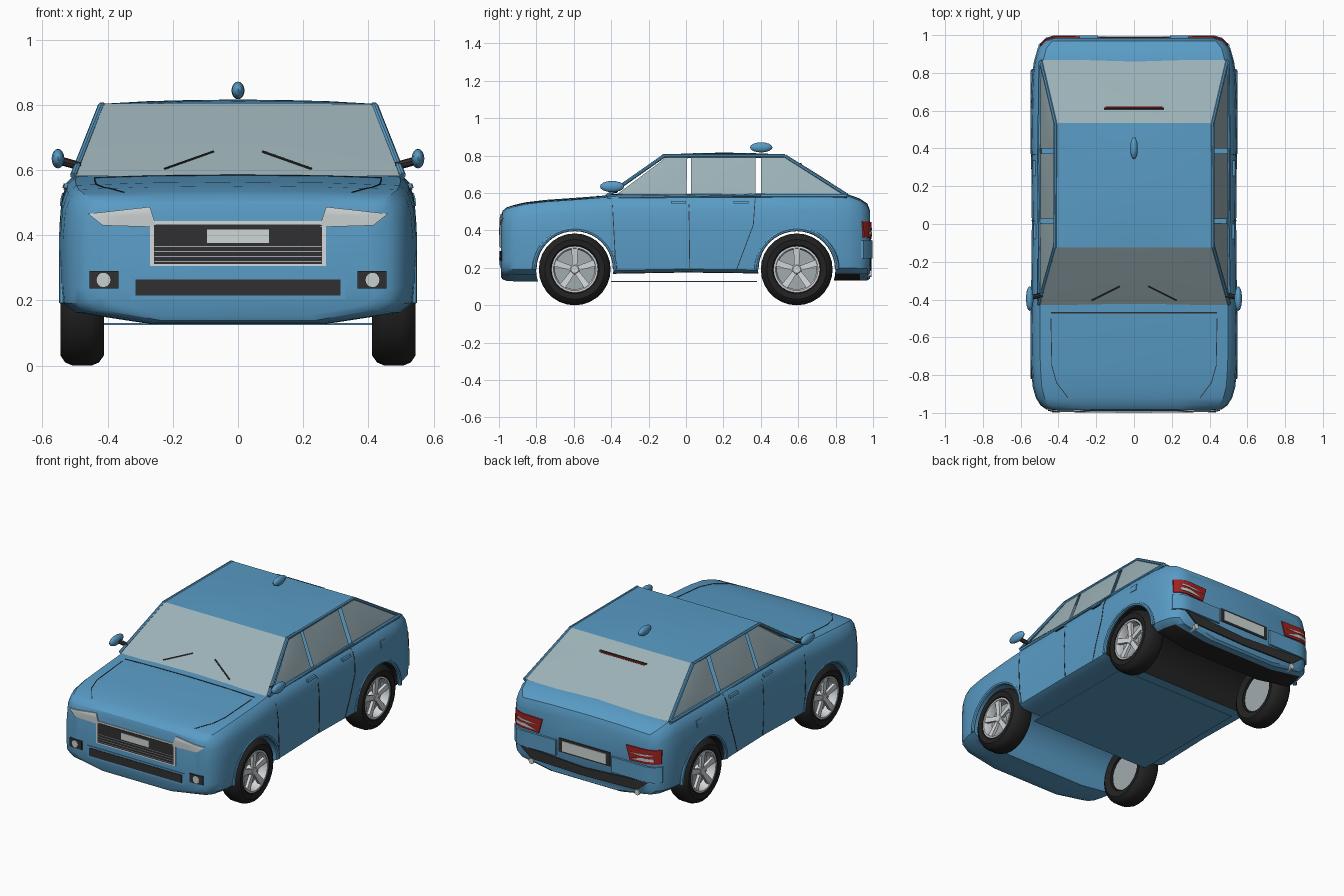
import bpy, bmesh, math
from mathutils import Vector, Matrix
from mathutils.bvhtree import BVHTree

if "Cube" in bpy.data.objects:
    bpy.data.objects.remove(bpy.data.objects["Cube"])

def material(name, *rgb):
    m = bpy.data.materials.new(name)
    m.diffuse_color = (*rgb, 1)
    m.use_nodes = True
    m.node_tree.nodes["Principled BSDF"].inputs["Base Color"].default_value = m.diffuse_color
    return m

BLUE = material("body blue", .10, .33, .56)
GLASS = material("window glass", .33, .44, .47)
BLACK = material("tyre black", .016, .016, .016)
TRIM = material("dark trim", .03, .03, .032)
SILVER = material("rim silver", .66, .69, .71)
DISC = material("brake grey", .36, .41, .43)
LAMP = material("lamp clear", .58, .62, .62)
PLATE = material("plate white", .62, .68, .66)
RED = material("tail red", .36, .015, .015)

def finish(name, bm, *mats, angle=35, recalc=True):
    if recalc:
        bmesh.ops.recalc_face_normals(bm, faces=bm.faces[:])
    me = bpy.data.meshes.new(name)
    bm.to_mesh(me)
    bm.free()
    for m in mats:
        me.materials.append(m)
    ob = bpy.data.objects.new(name, me)
    bpy.context.collection.objects.link(ob)
    bpy.ops.object.select_all(action='DESELECT')
    ob.select_set(True)
    bpy.context.view_layer.objects.active = ob
    if angle:
        bpy.ops.object.shade_smooth_by_angle(angle=math.radians(angle))
    return ob

def tube(name, pts, r, mat, sides=8):
    bm = bmesh.new()
    pts = [Vector(p) for p in pts]
    rings = []
    for i, p in enumerate(pts):
        d = pts[min(i + 1, len(pts) - 1)] - pts[max(i - 1, 0)]
        a = d.cross(Vector((.3, 0, 1)) if abs(d.normalized().z) < .8 and abs(d.x) > 1e-6 else Vector((1, 0, 0))).normalized()
        b = d.cross(a).normalized()
        rings.append([bm.verts.new(p + r * (a * math.cos(t) + b * math.sin(t)))
                      for t in (2 * math.pi * k / sides for k in range(sides))])
    for A, B in zip(rings, rings[1:]):
        for k in range(sides):
            bm.faces.new((A[k], A[k - 1], B[k - 1], B[k]))
    bm.faces.new(rings[0]); bm.faces.new(rings[-1])
    return finish(name, bm, mat)

# Body shell lofted along y: (y, half width, bottom z, top z)
STATIONS = [(-.99, .42, .15, .47), (-.981, .465, .135, .502), (-.96, .495, .128, .52), (-.92, .52, .125, .533),
            (-.86, .537, .125, .547), (-.75, .545, .125, .56), (-.55, .548, .14, .574), (-.40, .545, .168, .586),
            (0, .541, .175, .59), (.4, .545, .17, .592), (.6, .548, .14, .595), (.78, .54, .13, .597),
            (.86, .53, .13, .592), (.93, .51, .13, .567), (.97, .475, .13, .54), (.985, .43, .14, .50)]
HALF = [(.5, 0), (.92, .005), (.99, .045), (1, .28), (1, .62), (.987, .82), (.957, .93), (.91, .985), (.5, 1.002)]
SECTION = HALF + [(0, 1.008)] + [(-x, t) for x, t in reversed(HALF)]
WHEEL_Y, WHEEL_Z, ARCH_R = (-.595, .592), .192, .207

def section_point(x, t, y, w, zb, zt):
    lift = .05 * x ** 4 if abs(y) > .7 and t < .1 else 0    # bumpers sweep up at the corners
    return (x * w, y, zb + t * (zt - zb) + lift)

bm = bmesh.new()
rings = [[bm.verts.new(section_point(x, t, *s)) for x, t in SECTION] for s in STATIONS]
n = len(SECTION)
for A, B in zip(rings, rings[1:]):
    for k in range(n):
        bm.faces.new((A[k - 1], A[k], B[k], B[k - 1]))
bm.faces.new(rings[0]); bm.faces.new(rings[-1])
raw = finish("body_uncut", bm, BLUE, BLACK, angle=0)

# Wheel arches cut through the body
cutters = []
for y in WHEEL_Y:
    bm = bmesh.new()
    bmesh.ops.create_cone(bm, cap_ends=True, segments=40, radius1=ARCH_R, radius2=ARCH_R, depth=1.4,
                          matrix=Matrix.Translation((0, y, WHEEL_Z)) @ Matrix.Rotation(math.pi / 2, 4, 'Y'))
    c = finish("arch_cutter", bm, BLUE, BLACK, angle=0)
    c.hide_render = True
    mod = raw.modifiers.new("arch", 'BOOLEAN')
    mod.operation, mod.object, mod.solver = 'DIFFERENCE', c, 'EXACT'
    cutters.append(c)
me = bpy.data.meshes.new_from_object(raw.evaluated_get(bpy.context.evaluated_depsgraph_get()))
for o in cutters + [raw]:
    bpy.data.objects.remove(o)
bm = bmesh.new()
bm.from_mesh(me)
for f in bm.faces:      # rear underside and rear wheel well are black
    c = f.calc_center_median()
    well = all(abs(math.hypot(v.co.y - WHEEL_Y[1], v.co.z - WHEEL_Z) - ARCH_R) < .003 for v in f.verts)
    under = f.normal.z < -.8 and .3 < c.y < .95 and c.z < .2
    f.material_index = int(well or under)
BVH = BVHTree.FromBMesh(bm)
finish("body_shell", bm, BLUE, BLACK, angle=32)

# Plates laid on the body by ray casting: quad corners in the plane of the view
VIEWS = {'front': (lambda u, v: (u, -2, v), (0, 1, 0)), 'rear': (lambda u, v: (u, 2, v), (0, -1, 0)),
         'side': (lambda u, v: (2, u, v), (-1, 0, 0)), 'top': (lambda u, v: (u, v, 2), (0, 0, -1))}

def decal(name, view, quad, mat, off=.004, n=8, mirror=False):
    place, d = VIEWS[view]
    d = Vector(d)
    q = [Vector(p) for p in quad]
    bm = bmesh.new()
    grid = []
    for i in range(n + 1):
        row = []
        for j in range(n + 1):
            s, t = i / n, j / n
            o = Vector(place(*q[0].lerp(q[1], s).lerp(q[3].lerp(q[2], s), t)))
            hit = BVH.ray_cast(o, d)[0] or BVH.find_nearest(o + d * 1.1)[0]
            row.append(bm.verts.new(hit - d * off))
        grid.append(row)
    for i in range(n):
        for j in range(n):
            f = bm.faces.new((grid[i][j], grid[i + 1][j], grid[i + 1][j + 1], grid[i][j + 1]))
            f.normal_update()
            if f.normal.dot(d) > 0:
                f.normal_flip()
    # skirt closing the plate down to the body
    ext = bmesh.ops.extrude_edge_only(bm, edges=[e for e in bm.edges if e.is_boundary])
    bmesh.ops.translate(bm, vec=d * off, verts=[v for v in ext['geom'] if isinstance(v, bmesh.types.BMVert)])
    if mirror:
        dup = bmesh.ops.duplicate(bm, geom=bm.faces[:])['geom']
        bmesh.ops.scale(bm, vec=(-1, 1, 1), verts=[v for v in dup if isinstance(v, bmesh.types.BMVert)])
        bmesh.ops.reverse_faces(bm, faces=[f for f in dup if isinstance(f, bmesh.types.BMFace)])
    return finish(name, bm, mat, recalc=False)

def rect(x0, x1, z0, z1):
    return [(x0, z0), (x1, z0), (x1, z1), (x0, z1)]

def line(a, b, w=.004):
    a, b = Vector(a), Vector(b)
    s = Vector((-(b - a).y, (b - a).x)).normalized() * w / 2
    return [a - s, b - s, b + s, a + s]

# Front details
decal("headlight", 'front', [(.25, .425), (.415, .43), (.46, .466), (.27, .487)], LAMP, .006, mirror=True)
decal("grille_frame", 'front', rect(-.27, .27, .305, .443), SILVER, .004)
decal("grille", 'front', rect(-.258, .258, .312, .433), TRIM, .006)
for z in (.32, .335, .35, .365):
    decal("grille_slat", 'front', rect(-.256, .256, z - .0015, z + .0015), DISC, .008, 2)
decal("front_plate", 'front', rect(-.095, .095, .376, .417), PLATE, .01, 2)
decal("intake_surround", 'front', rect(-.33, .33, .203, .275), BLUE, .004)
decal("lower_intake", 'front', rect(-.315, .315, .215, .264), TRIM, .007)
decal("fog_lamp_housing", 'front', rect(.367, .455, .236, .29), TRIM, .006, mirror=True)
for s in (1, -1):
    tube("fog_lamp", [(s * .413, -.95, .263), (s * .413, -.999, .263)], .022, LAMP, 16)

# Rear details
decal("rear_bumper_corner", 'rear', rect(.19, .505, .25, .345), BLUE, .013, mirror=True)
decal("tail_light", 'rear', [(.31, .355), (.498, .362), (.498, .448), (.285, .442)], RED, .007, mirror=True)
decal("tail_light_strip", 'rear', [(.32, .368), (.47, .378), (.47, .394), (.40, .392)], LAMP, .010, mirror=True)
decal("tail_light_lens", 'rear', [(.31, .405), (.39, .403), (.46, .412), (.46, .42)], LAMP, .010, mirror=True)
decal("plate_recess", 'rear', rect(-.175, .175, .276, .362), TRIM, .004, 2)
decal("rear_plate", 'rear', rect(-.15, .15, .286, .349), PLATE, .008, 2)
decal("rear_diffuser", 'rear', [(0, .175), (.36, .185), (.44, .25), (0, .225)], TRIM, .008, mirror=True)

# Side and bonnet lines, handles, filler cap
for a, b in [((-.395, .575), (-.375, .2)), ((.015, .585), (.02, .2)), ((.37, .575), (.36, .43)), ((.36, .43), (.27, .19))]:
    decal("door_line", 'side', line(a, b), TRIM, .002, mirror=True)
for y in (-.04, .295):
    decal("door_handle", 'side', rect(y - .04, y + .04, .545, .558), BLUE, .012, 3, mirror=True)
    decal("handle_shadow", 'side', rect(y - .035, y + .035, .541, .545), TRIM, .007, 3, mirror=True)
decal("filler_cap", 'side', rect(.615, .665, .49, .53), BLUE, .004, 3, mirror=True)
for a, b in [((.44, -.5), (.435, -.75)), ((.435, -.75), (.41, -.84)), ((.41, -.84), (.35, -.92))]:
    decal("bonnet_line", 'top', line(a, b), TRIM, .002, mirror=True)
decal("bonnet_rear_gap", 'top', line((-.44, -.47), (.44, -.47), .006), TRIM, .002)

# Cabin: curved sheets for glass and roof
def sheet(name, quad, mat, bulge, n=6):
    q = [Vector(p) for p in quad]
    out = (q[1] - q[0]).cross(q[3] - q[0]).normalized()
    if out.dot(sum(q, Vector()) / 4 - Vector((0, .2, .55))) < 0:
        out = -out
    bm = bmesh.new()
    def point(s, t):
        rise = max(0, math.sin(math.pi * s) * math.sin(math.pi * t)) ** .7
        return q[0].lerp(q[1], s).lerp(q[3].lerp(q[2], s), t) + out * bulge * rise
    g = [[bm.verts.new(point(i / n, j / n)) for j in range(n + 1)] for i in range(n + 1)]
    for i in range(n):
        for j in range(n):
            f = bm.faces.new((g[i][j], g[i + 1][j], g[i + 1][j + 1], g[i][j + 1]))
            f.normal_update()
            if f.normal.dot(out) < 0:
                f.normal_flip()
    return finish(name, bm, mat, recalc=False)

sheet("windscreen", [(-.505, -.43, .582), (.505, -.43, .582), (.42, -.12, .803), (-.42, -.12, .803)], GLASS, .002)
sheet("rear_window", [(-.495, .868, .59), (.495, .868, .59), (.415, .53, .803), (-.415, .53, .803)], GLASS, .006)
sheet("roof", [(-.42, -.125, .803), (.42, -.125, .803), (.417, .535, .803), (-.417, .535, .803)], BLUE, .013)
for s in (1, -1):
    for y0, y1, y2, y3 in [(-.375, .002, .007, -.1), (.026, .372, .372, .026), (.4, .845, .52, .4)]:
        sheet("side_window", [(s * .497, y0, .588), (s * .497, y1, .588), (s * .42, y2, .795), (s * .42, y3, .795)], GLASS, .004)
    tube("front_pillar", [(s * .505, -.425, .583), (s * .42, -.12, .797)], .01, BLUE)
    tube("roof_rail", [(s * .418, -.125, .798), (s * .416, .53, .798)], .01, BLUE)
    tube("rear_pillar", [(s * .416, .53, .797), (s * .494, .862, .588)], .01, BLUE)
    tube("window_sill", [(s * .5, -.42, .582), (s * .5, .4, .586), (s * .495, .86, .586)], .012, BLUE)
    tube("wiper", [(s * .075, -.33, .657), (s * .225, -.405, .604)], .004 if s > 0 else .003, TRIM, 6)
    # Door mirrors
    tube("mirror_arm", [(s * .485, -.375, .612), (s * .55, -.39, .63)], .013, TRIM)
    bm = bmesh.new()
    bmesh.ops.create_uvsphere(bm, u_segments=14, v_segments=8, radius=1,
                              matrix=Matrix.Translation((s * .552, -.395, .635)) @ Matrix.Diagonal((.02, .065, .03, 1)))
    finish("door_mirror", bm, BLUE, angle=60)
    tube("exhaust", [(s * .36, .93, .168), (s * .36, .992, .168)], .017, SILVER, 12)
    # Arch flares
    for y in WHEEL_Y:
        arc = [math.radians(a) for a in range(0, 181, 9)]
        tube("arch_flare", [(s * .537, y + .216 * math.cos(a), WHEEL_Z + .216 * math.sin(a)) for a in arc], .012, BLUE)
# High brake light on the rear window
tube("brake_light_housing", [(-.16, .608, .755), (.16, .608, .755)], .008, TRIM, 6)
tube("high_brake_light", [(-.15, .616, .753), (.15, .616, .753)], .005, RED, 6)

# Roof antenna fin
bm = bmesh.new()
bmesh.ops.create_uvsphere(bm, u_segments=12, v_segments=8, radius=1,
                          matrix=Matrix.Translation((0, .402, .844)) @ Matrix.Diagonal((.02, .06, .027, 1)))
finish("antenna_fin", bm, BLUE, angle=60)

# Floor panel
bm = bmesh.new()
bmesh.ops.create_cube(bm, size=1, matrix=Matrix.Translation((0, -.01, .128)) @ Matrix.Diagonal((.84, .78, .005, 1)))
finish("floor_panel", bm, BLUE)

# Wheels: lathed tyre and rim, disc, five spokes; local +x faces outwards
def lathe(bm, prof, seg=28):
    vs = [bm.verts.new((x, 0, r)) for r, x in prof]
    es = [bm.edges.new(p) for p in zip(vs, vs[1:])]
    bmesh.ops.spin(bm, geom=vs + es, cent=(0, 0, 0), axis=(1, 0, 0), angle=2 * math.pi, steps=seg, use_merge=True)
    bmesh.ops.remove_doubles(bm, verts=bm.verts[:], dist=1e-5)

bm = bmesh.new()
lathe(bm, [(.12, .05), (.13, .062), (.16, .067), (.182, .052), (.192, .028), (.192, -.028), (.182, -.052),
           (.16, -.067), (.12, -.055), (.12, .05)])
tyre = finish("tyre", bm, BLACK)
bm = bmesh.new()
lathe(bm, [(.124, .06), (.114, .06), (.106, .045), (.106, .0), (.12, .0), (.124, .06)])
lathe(bm, [(.0001, .052), (.02, .052), (.03, .044), (.03, .01), (.0001, .01)], 14)
for k in range(5):
    spoke = bmesh.ops.create_cube(bm, size=1, matrix=Matrix.Translation((.04, 0, .066)) @ Matrix.Diagonal((.018, .026, .09, 1)))['verts']
    for v in spoke:
        if v.co.z > .07:
            v.co.y *= 1.35
            v.co.x += .008
    bmesh.ops.rotate(bm, verts=spoke, cent=(0, 0, 0), matrix=Matrix.Rotation(2 * math.pi * k / 5, 3, 'X'))
rim = finish("wheel_rim", bm, SILVER)
bm = bmesh.new()
lathe(bm, [(.0001, .008), (.112, .008), (.112, -.045), (.0001, -.045)])
disc = finish("brake_disc", bm, DISC)
for part in (tyre, rim, disc):
    for i, (s, y) in enumerate([(s, y) for s in (1, -1) for y in WHEEL_Y]):
        ob = part if i == 0 else part.copy()
        if i:
            bpy.context.collection.objects.link(ob)
        ob.location = (s * .478, y, WHEEL_Z)
        ob.rotation_euler = (0, 0, 0 if s > 0 else math.pi)
